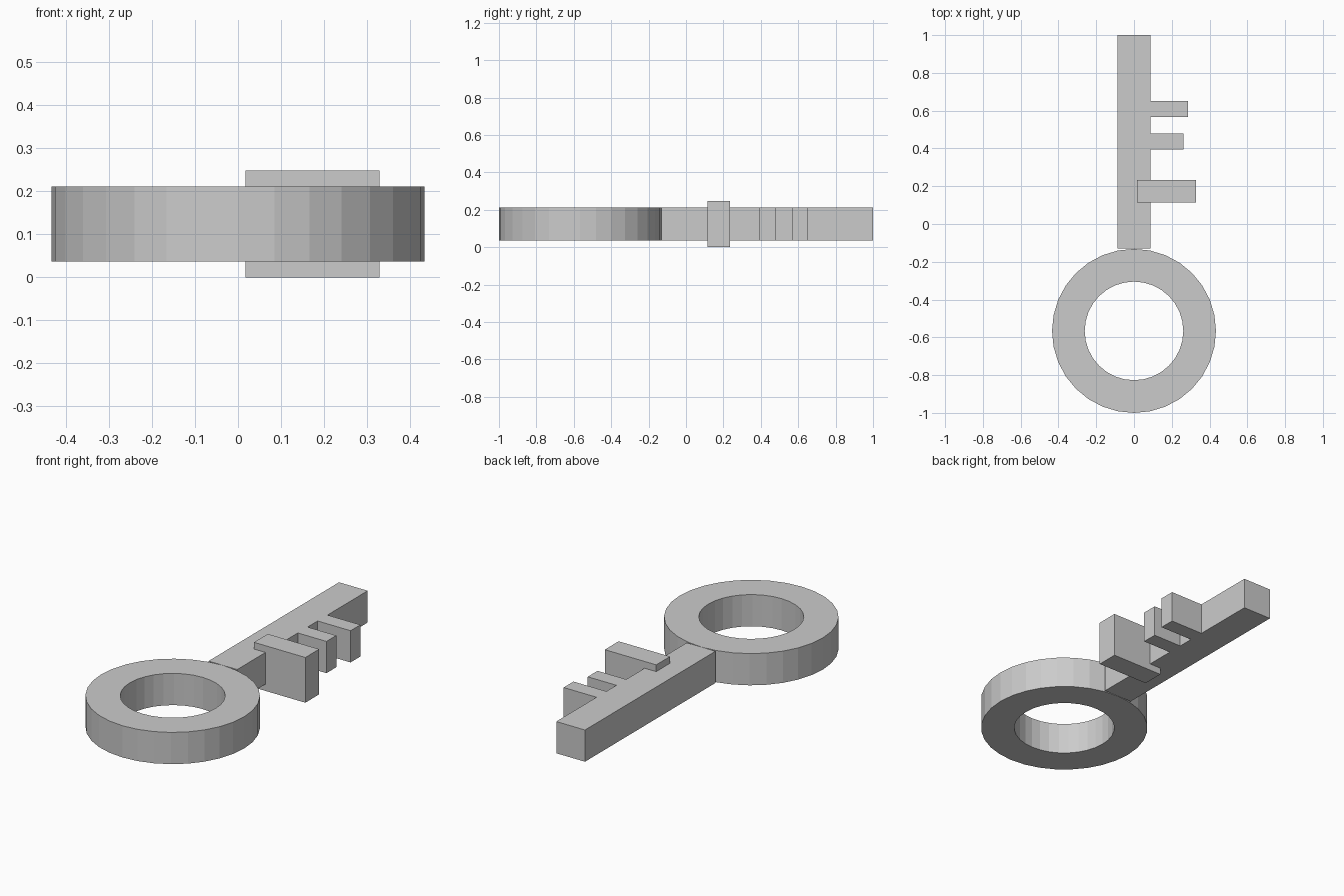
import bpy, bmesh, math

if "Cube" in bpy.data.objects:
    bpy.data.objects.remove(bpy.data.objects["Cube"])

grey = bpy.data.materials.new("plain grey")
grey.diffuse_color = (0.6, 0.6, 0.6, 1)
grey.use_nodes = True
grey.node_tree.nodes["Principled BSDF"].inputs["Base Color"].default_value = grey.diffuse_color

Z0, Z1 = 0.037, 0.211   # thickness of the flat key body


def finish(name, bm):
    bmesh.ops.recalc_face_normals(bm, faces=bm.faces[:])
    me = bpy.data.meshes.new(name)
    bm.to_mesh(me)
    bm.free()
    me.materials.append(grey)
    ob = bpy.data.objects.new(name, me)
    bpy.context.collection.objects.link(ob)
    return ob


def box(name, x0, x1, y0, y1, z0=Z0, z1=Z1):
    bm = bmesh.new()
    bmesh.ops.create_cube(bm, size=1)
    for v in bm.verts:
        v.co.x = x1 if v.co.x > 0 else x0
        v.co.y = y1 if v.co.y > 0 else y0
        v.co.z = z1 if v.co.z > 0 else z0
    return finish(name, bm)


def ring(name, cy, outer, inner, sides):
    # sweep a rectangular section round the vertical axis
    bm = bmesh.new()
    section = [(outer, Z0), (outer, Z1), (inner, Z1), (inner, Z0)]
    loops = []
    for i in range(sides):
        a = 2 * math.pi * i / sides
        loops.append([bm.verts.new((r * math.cos(a), cy + r * math.sin(a), z))
                      for r, z in section])
    for i in range(sides):
        p, q = loops[i], loops[(i + 1) % sides]
        for k in range(4):
            n = (k + 1) % 4
            bm.faces.new((p[k], q[k], q[n], p[n]))
    return finish(name, bm)


# round handle
ring("bow_ring", -0.566, 0.434, 0.261, 32)

# long bar
box("shank", -0.087, 0.087, -0.131, 1.0)

# two small teeth, flush with the bar
box("tip_tooth", 0.08, 0.287, 0.566, 0.651)
box("middle_tooth", 0.08, 0.261, 0.394, 0.479)

# large tooth, thicker than the bar and sunk into it
box("large_tooth", 0.017, 0.329, 0.114, 0.234, 0.0, 0.248)
